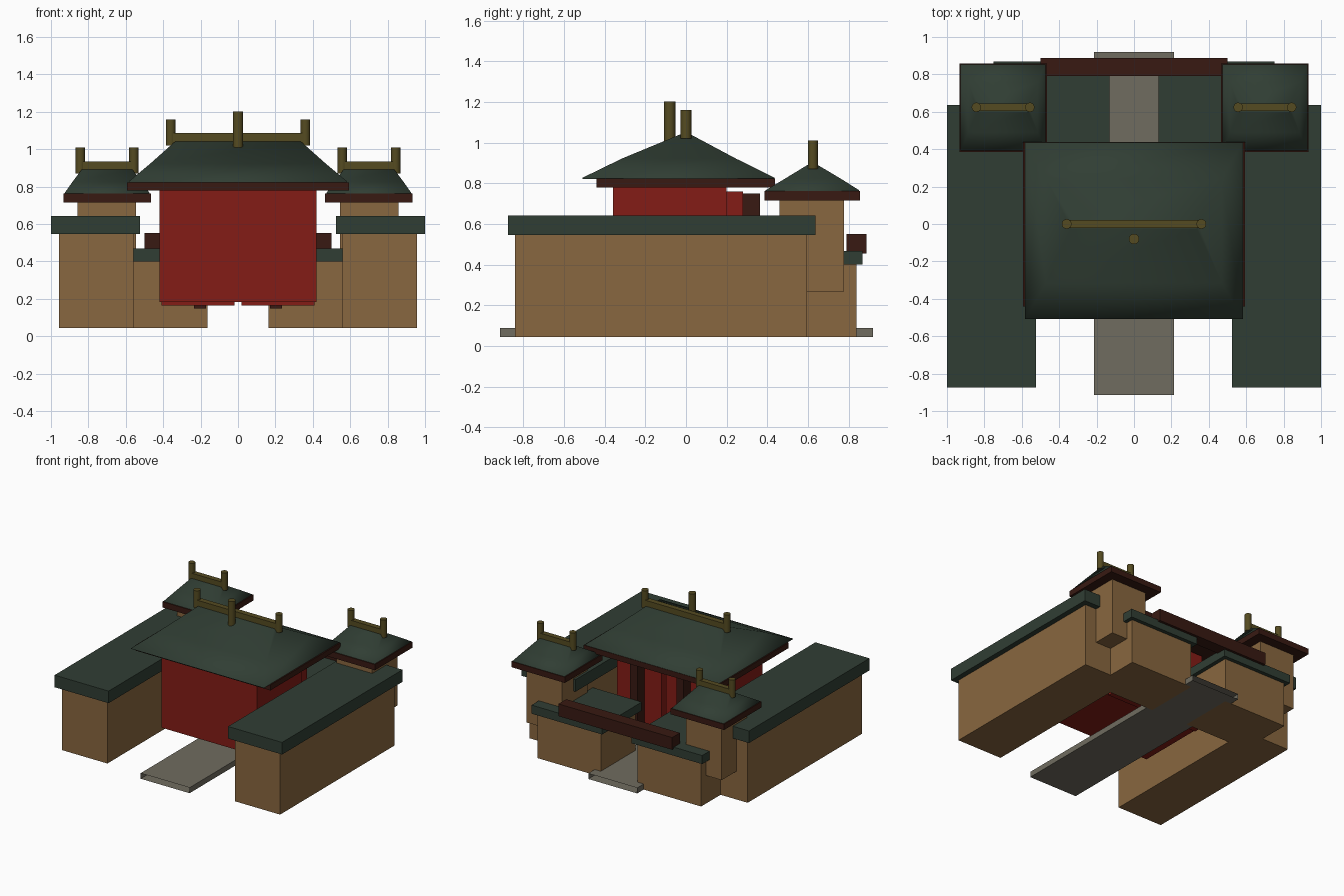
import bpy, bmesh, math

if "Cube" in bpy.data.objects:
    bpy.data.objects.remove(bpy.data.objects["Cube"])


def material(name, rgb):
    m = bpy.data.materials.new(name)
    m.diffuse_color = (*rgb, 1)
    m.use_nodes = True
    m.node_tree.nodes["Principled BSDF"].inputs["Base Color"].default_value = m.diffuse_color
    return m


BRICK = material("tan_brick", (0.25, 0.135, 0.05))
TILE = material("green_tile", (0.03, 0.048, 0.034))
RED = material("red_paint", (0.23, 0.012, 0.008))
WOOD = material("dark_wood", (0.04, 0.01, 0.006))
GOLD = material("old_gold", (0.09, 0.07, 0.015))
STONE = material("path_stone", (0.16, 0.15, 0.115))


def mesh_object(name, verts, faces, mat, smooth=False):
    me = bpy.data.meshes.new(name)
    me.from_pydata(verts, [], faces)
    bm = bmesh.new()
    bm.from_mesh(me)
    bmesh.ops.recalc_face_normals(bm, faces=bm.faces)
    bm.to_mesh(me)
    bm.free()
    me.materials.append(mat)
    if smooth:
        for p in me.polygons:
            p.use_smooth = len(p.vertices) == 4 and abs(p.normal.z) < 0.999
    ob = bpy.data.objects.new(name, me)
    bpy.context.collection.objects.link(ob)
    return ob


def box(name, x, y, z, mat, ends=True):
    v = [(a, b, c) for a in x for b in y for c in z]
    f = [(0, 1, 3, 2), (4, 6, 7, 5), (0, 2, 6, 4), (1, 5, 7, 3)]
    if ends:
        f += [(0, 4, 5, 1), (2, 3, 7, 6)]
    return mesh_object(name, v, f, mat)


def pair(name, x, y, z, mat):
    """The same box on the right and on the left."""
    box("right_" + name, x, y, z, mat)
    box("left_" + name, (-x[1], -x[0]), y, z, mat)


def post(name, x, y, z0, z1, r):
    bpy.ops.mesh.primitive_cylinder_add(vertices=24, radius=r, depth=z1 - z0,
                                        location=(x, y, (z0 + z1) / 2))
    ob = bpy.context.object
    ob.name = name
    ob.data.materials.append(GOLD)
    bpy.ops.object.shade_smooth_by_angle()


def hip_roof(name, rings):
    """Stack of rectangles (x0, x1, y0, y1, z) joined into a hipped roof."""
    v, f = [], [(0, 1, 2, 3)]
    for x0, x1, y0, y1, z in rings:
        v += [(x0, y0, z), (x1, y0, z), (x1, y1, z), (x0, y1, z)]
    for i in range(len(rings) - 1):
        a = 4 * i
        f += [(a + k, a + (k + 1) % 4, a + 4 + (k + 1) % 4, a + 4 + k) for k in range(4)]
    n = len(v)
    f.append((n - 4, n - 3, n - 2, n - 1))
    return mesh_object(name, v, f, TILE, smooth=True)


# Stone path, open at both ends
box("path", (-0.215, 0.215), (-0.915, 0.92), (0.044, 0.088), STONE, ends=False)

# Long side walls and low rear walls with tiled caps
pair("side_wall", (0.56, 0.958), (-0.84, 0.594), (0.044, 0.55), BRICK)
pair("side_wall_cap", (0.525, 1.0), (-0.875, 0.637), (0.546, 0.642), TILE)
pair("rear_wall", (0.162, 0.72), (0.4, 0.838), (0.044, 0.405), BRICK)
pair("rear_wall_cap", (0.13, 0.75), (0.37, 0.868), (0.4, 0.468), TILE)
box("rear_beam", (-0.5, 0.5), (0.79, 0.888), (0.455, 0.552), WOOD)

# Red hall, door leaves and door posts
box("hall", (-0.42, 0.42), (-0.36, 0.2), (0.183, 0.79), RED)
pair("door_leaf", (0.02, 0.41), (0.2, 0.28), (0.165, 0.76), RED)
pair("door_post", (0.17, 0.235), (0.28, 0.365), (0.148, 0.75), WOOD)

# Main roof with ridge and finials
box("hall_eave", (-0.593, 0.593), (-0.44, 0.438), (0.78, 0.823), WOOD)
hip_roof("hall_roof", [(-0.583, 0.583, -0.508, 0.435, 0.822),
                       (-0.583, 0.583, -0.508, 0.435, 0.828),
                       (-0.47, 0.47, -0.315, 0.245, 0.922),
                       (-0.335, 0.335, -0.025, 0.02, 1.042)])
box("hall_ridge", (-0.36, 0.36), (-0.022, 0.022), (1.03, 1.087), GOLD)
for x in (-0.36, 0.36):
    post("ridge_finial", x, 0, 1.02, 1.16, 0.026)
post("centre_finial", 0, -0.08, 1.0, 1.202, 0.028)

# Two rear corner towers
pair("tower", (0.545, 0.858), (0.46, 0.777), (0.267, 0.73), BRICK)
pair("tower_eave", (0.465, 0.934), (0.385, 0.857), (0.716, 0.762), WOOD)
pair("tower_ridge", (0.56, 0.84), (0.603, 0.645), (0.87, 0.933), GOLD)
for s, side in ((1, "right"), (-1, "left")):
    c = 0.7 * s
    hip_roof(side + "_tower_roof",
             [(c - 0.227, c + 0.227, 0.392, 0.852, 0.761),
              (c - 0.227, c + 0.227, 0.392, 0.852, 0.766),
              (c - 0.185, c + 0.185, 0.49, 0.758, 0.825),
              (c - 0.135, c + 0.135, 0.6, 0.645, 0.892)])
    for d in (-0.143, 0.143):
        post(side + "_tower_finial", c + d, 0.624, 0.87, 1.01, 0.025)
